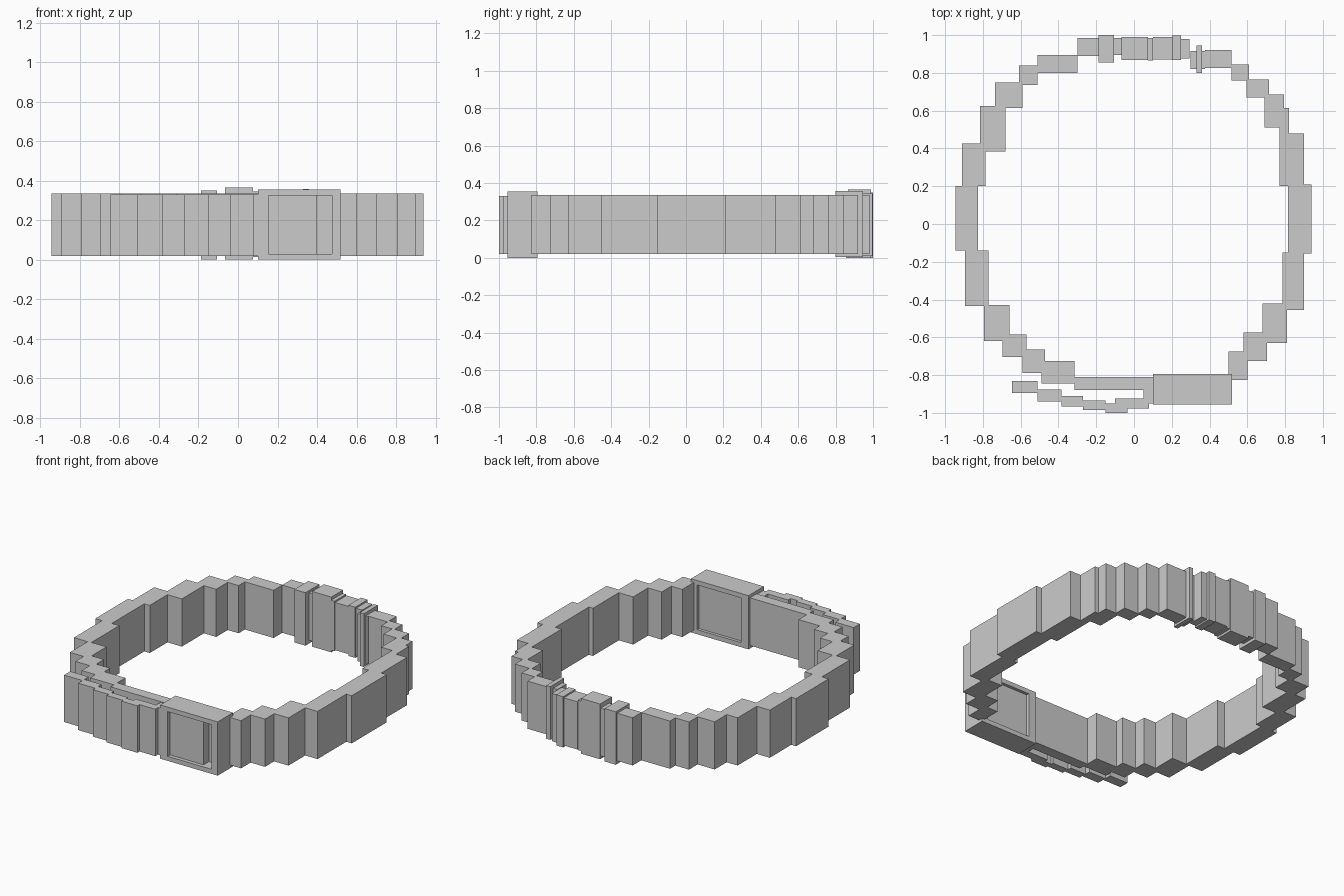
import bpy, bmesh


def boxes(name, items, z0=0.02, z1=0.335):
    """One object made from boxes (x0, x1, y0, y1[, z0, z1])."""
    bm = bmesh.new()
    for b in items:
        x0, x1, y0, y1 = b[:4]
        lo, hi = b[4:] if len(b) == 6 else (z0, z1)
        vs = bmesh.ops.create_cube(bm, size=1)["verts"]
        bmesh.ops.scale(bm, vec=(x1 - x0, y1 - y0, hi - lo), verts=vs)
        bmesh.ops.translate(bm, vec=((x0 + x1) / 2, (y0 + y1) / 2, (lo + hi) / 2), verts=vs)
    me = bpy.data.meshes.new(name)
    bm.to_mesh(me)
    bm.free()
    ob = bpy.data.objects.new(name, me)
    bpy.context.collection.objects.link(ob)
    return ob


# Right half of the strap, back to front
boxes("strap_right", [
    (.30, .375, .82, .915),
    (.375, .515, .825, .92),
    (.515, .61, .76, .845),
    (.595, .715, .67, .765),
    (.69, .795, .51, .685),
    (.77, .82, .47, .615),
    (.77, .90, .20, .48),
    (.815, .94, -.155, .21),
    (.785, .90, -.455, -.15),
    (.68, .81, -.63, -.42),
    (.58, .705, -.725, -.575),
    (.50, .60, -.825, -.675),
])

# Left half of the strap, front to back
boxes("strap_left", [
    (-.315, .10, -.88, -.81),
    (-.49, -.315, -.845, -.725),
    (-.59, -.47, -.79, -.665),
    (-.695, -.57, -.705, -.585),
    (-.795, -.66, -.62, -.43),
    (-.895, -.77, -.435, -.14),
    (-.945, -.825, -.14, .20),
    (-.91, -.785, .20, .425),
    (-.815, -.68, .385, .625),
    (-.735, -.59, .615, .75),
    (-.61, -.51, .735, .84),
    (-.51, -.30, .80, .895),
    (-.30, -.187, .89, .985),
])

# Loose strap tail hanging outside the buckle
boxes("strap_tail", [
    (-.645, -.51, -.895, -.83),
    (-.51, -.385, -.94, -.875),
    (-.385, -.27, -.965, -.91),
    (-.27, -.15, -.985, -.935),
    (-.15, -.035, -1.0, -.95),
    (-.10, .08, -.978, -.925),
    (.05, .10, -.95, -.88),
], .02, .33)

# Links and keepers at the back
boxes("back_links", [
    (-.106, -.065, .895, .985),
    (.075, .10, .865, .985, .015, .345),
    (.10, .20, .87, .99),
    (.25, .295, .875, .98),
])
boxes("back_keepers", [
    (-.187, -.106, .855, 1.0, 0, .35),
    (-.065, .075, .867, .99, 0, .365),
    (.20, .25, .867, .997, .01, .345),
    (.33, .36, .80, .945, .005, .357),
])

# Open rectangular buckle with the strap passing inside
boxes("buckle_frame", [
    (.10, .155, -.955, -.795, 0, .355),
    (.475, .52, -.955, -.795, 0, .355),
    (.155, .475, -.955, -.795, 0, .03),
    (.155, .475, -.955, -.795, .325, .355),
])
boxes("buckle_strap", [
    (.155, .475, -.875, -.815, .03, .325),
    (.155, .40, -.93, -.875, .03, .325),
])
